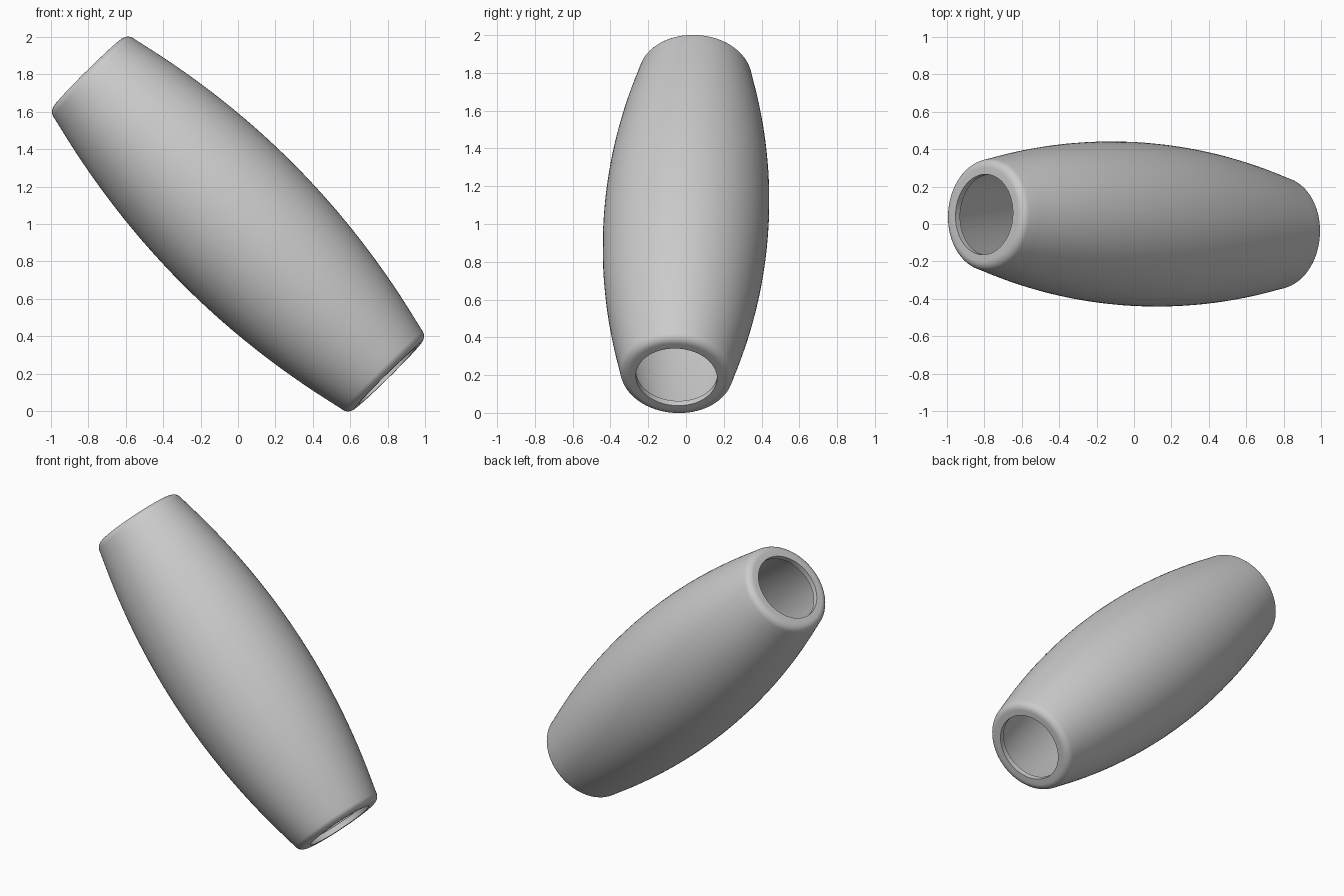
import bpy
import math
from mathutils import Vector

if "Cube" in bpy.data.objects:
    bpy.data.objects.remove(bpy.data.objects["Cube"], do_unlink=True)

HALF, ROUND, HOLE, WALL, SEGMENTS = 1.14, 0.05, 0.215, 0.035, 96
AXIS = Vector((-0.79, 0.05, 0.80))


def barrel_radius(t):
    return 0.437 - 0.115 * t * t


# Outer half profile: bulging wall, rounded shoulder, flat lip
corner = HALF - ROUND
start = math.atan(0.23 * corner)
centre_r = barrel_radius(corner) - ROUND
half = [(barrel_radius(corner * i / 20), corner * i / 20) for i in range(20)]
for i in range(9):
    a = start + (math.pi / 2 - start) * i / 8
    half.append((centre_r + ROUND * math.cos(a), corner + ROUND * math.sin(a)))
half.append((HOLE, HALF))

# Short bore through the lip, then the hollow inside that follows the bulge
inside = HALF - WALL
half.append((HOLE, inside))
half.append((barrel_radius(inside) - 2 * WALL, inside))
for i in range(14, -1, -1):
    t = (inside - WALL) * i / 14
    half.append((barrel_radius(t) - WALL, t))

# Mirror the half profile into one closed loop
profile = half + [(r, -t) for r, t in reversed(half[1:-1])]
count = len(profile)

# Revolve the loop around the axis
verts, faces = [], []
for s in range(SEGMENTS):
    a = 2 * math.pi * s / SEGMENTS
    verts += [(r * math.cos(a), r * math.sin(a), t) for r, t in profile]
    n = (s + 1) % SEGMENTS
    for k in range(count):
        m = (k + 1) % count
        faces.append((s * count + k, n * count + k, n * count + m, s * count + m))

mesh = bpy.data.meshes.new("barrel_bead")
mesh.from_pydata(verts, [], faces)
bead = bpy.data.objects.new("barrel_bead", mesh)
bpy.context.collection.objects.link(bead)

# Lean the bead along its diagonal axis
bead.rotation_euler = AXIS.to_track_quat('Z', 'Y').to_euler()
bead.location = (0, 0, 1)

grey = bpy.data.materials.new("light_grey")
grey.use_nodes = True
colour = (0.6, 0.6, 0.6, 1)
grey.diffuse_color = colour
grey.node_tree.nodes["Principled BSDF"].inputs["Base Color"].default_value = colour
mesh.materials.append(grey)

bpy.ops.object.select_all(action='DESELECT')
bead.select_set(True)
bpy.context.view_layer.objects.active = bead
bpy.ops.object.shade_smooth_by_angle(angle=math.radians(35))
